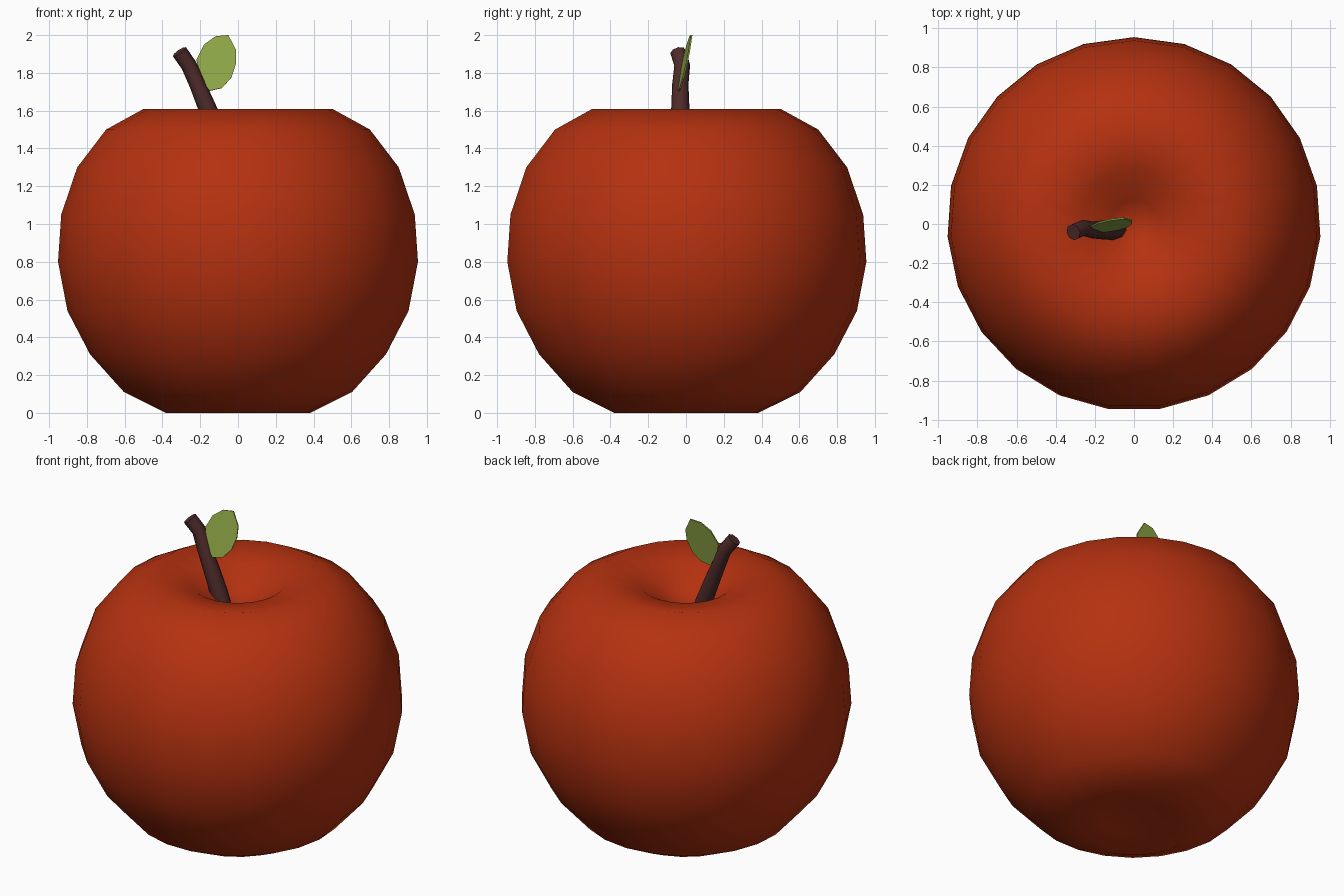
import bpy, bmesh, math
from mathutils import Vector

if "Cube" in bpy.data.objects:
    bpy.data.objects.remove(bpy.data.objects["Cube"])


def material(name, rgb):
    m = bpy.data.materials.new(name)
    m.diffuse_color = (*rgb, 1)
    m.use_nodes = True
    m.node_tree.nodes["Principled BSDF"].inputs["Base Color"].default_value = m.diffuse_color
    return m


def finish(name, bm, mat, smooth=True):
    bmesh.ops.recalc_face_normals(bm, faces=bm.faces)
    me = bpy.data.meshes.new(name)
    bm.to_mesh(me)
    bm.free()
    me.materials.append(mat)
    for p in me.polygons:
        p.use_smooth = smooth
    ob = bpy.data.objects.new(name, me)
    bpy.context.collection.objects.link(ob)
    return ob


def bridge(bm, rings):
    for a, b in zip(rings, rings[1:]):
        n = len(a)
        for i in range(n):
            bm.faces.new((a[i], a[(i + 1) % n], b[(i + 1) % n], b[i]))


red = material("apple red", (0.46, 0.031, 0.005))
brown = material("stem brown", (0.075, 0.024, 0.023))
green = material("leaf green", (0.29, 0.41, 0.065))

# Apple body: lathed profile with a deep top dimple and a shallow base
SIDES = 23
profile = [(0.19, 0.03), (0.383, 0.0), (0.605, 0.11), (0.785, 0.31), (0.905, 0.54),
           (0.955, 0.80), (0.938, 1.05), (0.853, 1.30), (0.70, 1.50), (0.50, 1.61),
           (0.27, 1.565), (0.12, 1.46)]
bm = bmesh.new()
angles = [math.pi / 2 + 2 * math.pi * i / SIDES for i in range(SIDES)]
rings = [[bm.verts.new((r * math.cos(a), r * math.sin(a), z)) for a in angles]
         for r, z in profile]
bridge(bm, rings)
for ring, z in ((rings[0], 0.05), (rings[-1], 1.41)):
    pole = bm.verts.new((0, 0, z))
    for i in range(SIDES):
        bm.faces.new((ring[i], ring[(i + 1) % SIDES], pole))
finish("apple_body", bm, red)

# Stem: crooked tube swept along a short path
path = [((-0.07, -0.03, 1.38), 0.045), ((-0.11, -0.03, 1.48), 0.052),
        ((-0.165, -0.03, 1.62), 0.048), ((-0.215, -0.03, 1.74), 0.043),
        ((-0.26, -0.02, 1.84), 0.042), ((-0.31, -0.042, 1.912), 0.042)]
pts = [Vector(p) for p, _ in path]
bm = bmesh.new()
rings = []
for i, (_, r) in enumerate(path):
    t = (pts[min(i + 1, len(pts) - 1)] - pts[max(i - 1, 0)]).normalized()
    u = t.cross(Vector((0, 1, 0))).normalized()
    v = t.cross(u)
    rings.append([bm.verts.new(pts[i] + r * (u * math.cos(a) + v * math.sin(a)))
                  for a in (math.tau * k / 8 for k in range(8))])
bridge(bm, rings)
bm.faces.new(rings[0])
bm.faces.new(rings[-1])
stem = finish("stem", bm, brown)
bpy.context.view_layer.objects.active = stem
stem.select_set(True)
bpy.ops.object.shade_smooth_by_angle(angle=math.radians(50))

# Leaf: thin tilted plate
outline = [(-0.15, 1.705), (-0.085, 1.72), (-0.035, 1.775), (-0.01, 1.85), (-0.01, 1.92),
           (-0.052, 2.0), (-0.12, 1.993), (-0.18, 1.95), (-0.22, 1.87), (-0.20, 1.79),
           (-0.175, 1.735)]
bm = bmesh.new()
bm.faces.new([bm.verts.new((x, -0.04 + 0.2 * (z - 1.7) + 0.1 * (x + 0.15), z))
              for x, z in outline])
leaf = finish("leaf", bm, green, False)
mod = leaf.modifiers.new("thickness", "SOLIDIFY")
mod.thickness = 0.008
mod.offset = 0
